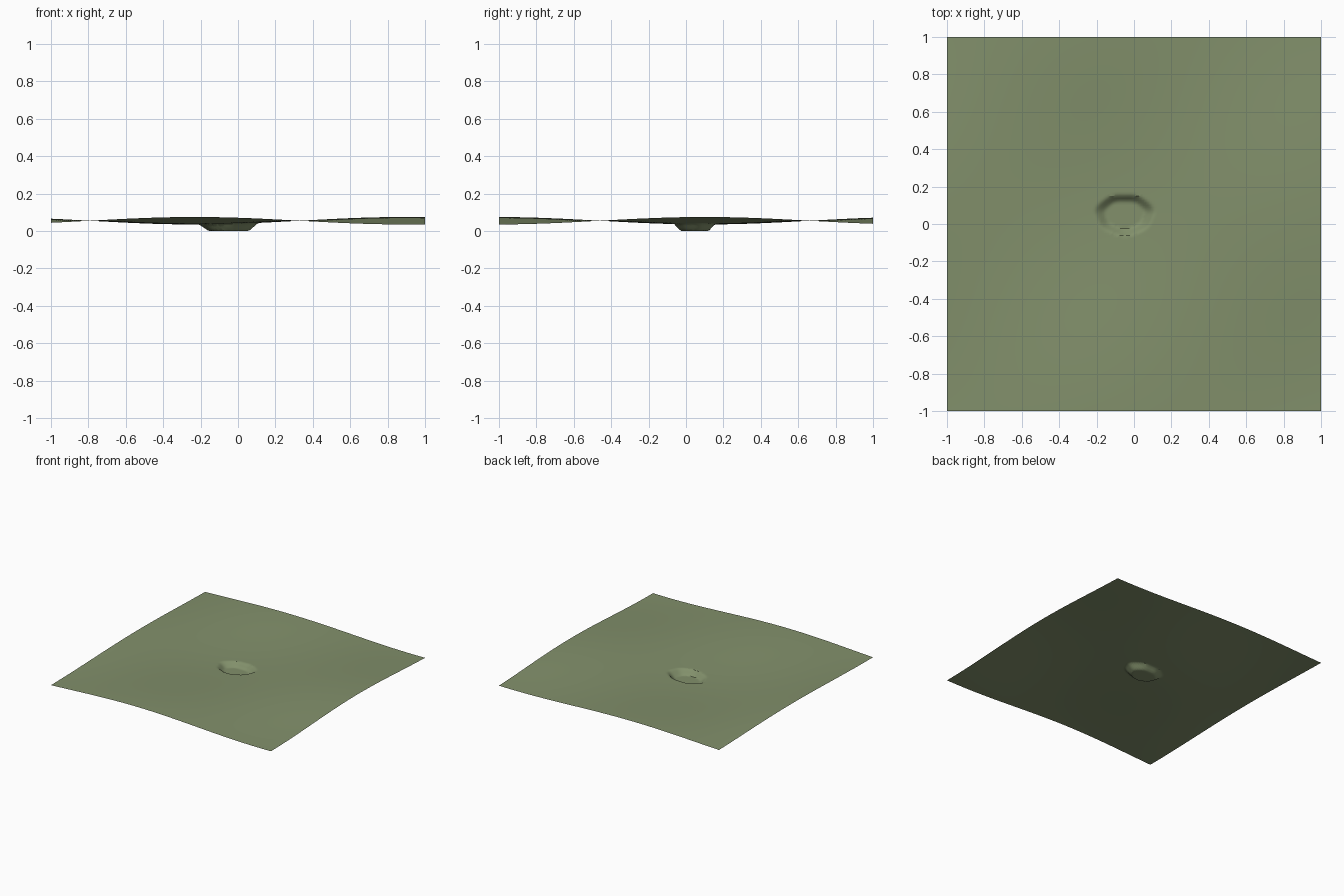
import bpy, bmesh, math

cube = bpy.data.objects.get("Cube")
if cube:
    bpy.data.objects.remove(cube, do_unlink=True)

# Grass colour
grass = bpy.data.materials.new("grass_green")
grass.use_nodes = True
colour = (0.223, 0.279, 0.147, 1)
grass.diffuse_color = colour
bsdf = next(n for n in grass.node_tree.nodes if n.type == 'BSDF_PRINCIPLED')
bsdf.inputs["Base Color"].default_value = colour
bsdf.inputs["Roughness"].default_value = 0.9


def rolling_ground(x, y):
    """Gentle hills and dips crossing the field."""
    return 0.055 + 0.02 * math.sin(2.8 * (x - 0.33)) * math.sin(2.8 * (y + 0.46))


def basin_weight(x, y):
    """1 on the basin floor, 0 outside its slightly uneven oval rim."""
    dx, dy = (x + 0.05) / 0.155, (y - 0.05) / 0.11
    a = math.atan2(dy, dx)
    r = math.hypot(dx, dy) / (1 + 0.03 * math.sin(3 * a) + 0.02 * math.sin(7 * a))
    return min(1, max(0, (1 - r) / 0.32))


# Open ground sheet with the sunken basin
bm = bmesh.new()
bmesh.ops.create_grid(bm, x_segments=160, y_segments=160, size=1)
half = max(v.co.x for v in bm.verts)
for v in bm.verts:
    x, y = v.co.x / half, v.co.y / half
    v.co = (x, y, rolling_ground(x, y) * (1 - basin_weight(x, y)))
bm.normal_update()

mesh = bpy.data.meshes.new("ground")
bm.to_mesh(mesh)
bm.free()
mesh.materials.append(grass)
ground = bpy.data.objects.new("ground", mesh)
bpy.context.collection.objects.link(ground)

# Smooth hills, crisp basin rim
for o in bpy.context.selected_objects:
    o.select_set(False)
ground.select_set(True)
bpy.context.view_layer.objects.active = ground
bpy.ops.object.shade_smooth_by_angle(angle=math.radians(30))
